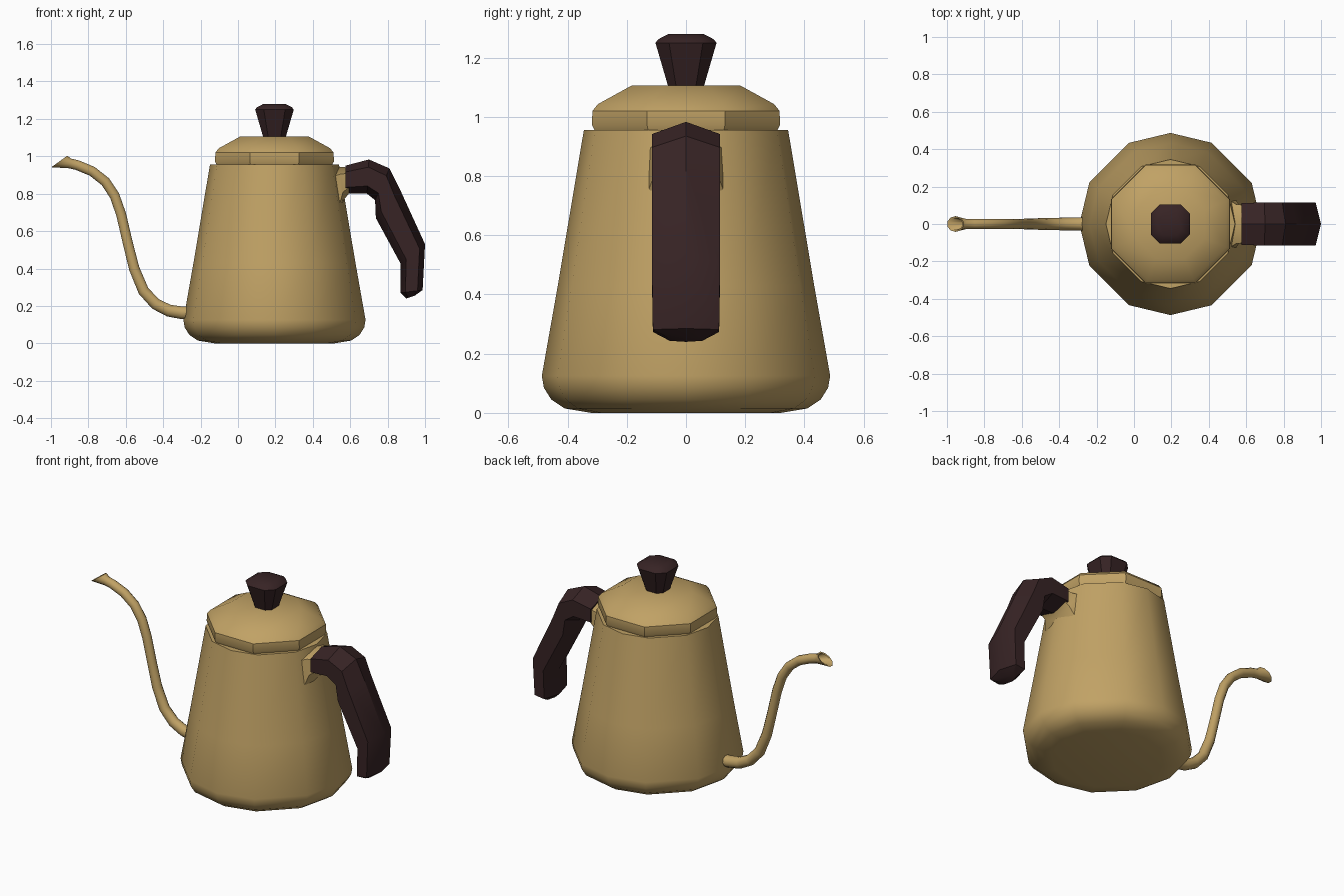
import bpy, bmesh, math
from mathutils import Vector

if "Cube" in bpy.data.objects:
    bpy.data.objects.remove(bpy.data.objects["Cube"])

CX = 0.195  # kettle axis


def material(name, rgb):
    m = bpy.data.materials.new(name)
    m.diffuse_color = (*rgb, 1)
    m.use_nodes = True
    m.node_tree.nodes["Principled BSDF"].inputs["Base Color"].default_value = m.diffuse_color
    return m


gold = material("brushed_gold", (0.53, 0.36, 0.13))
dark = material("dark_wood", (0.038, 0.017, 0.018))


def loft(name, rings, mat, angle=35):
    """Skin a list of closed rings and cap both ends."""
    bm = bmesh.new()
    loops = [[bm.verts.new(p) for p in ring] for ring in rings]
    n = len(loops[0])
    for a, b in zip(loops, loops[1:]):
        for i in range(n):
            j = (i + 1) % n
            bm.faces.new((a[i], a[j], b[j], b[i]))
    bm.faces.new(loops[0][::-1])
    bm.faces.new(loops[-1])
    bmesh.ops.recalc_face_normals(bm, faces=bm.faces)
    me = bpy.data.meshes.new(name)
    bm.to_mesh(me)
    bm.free()
    me.materials.append(mat)
    ob = bpy.data.objects.new(name, me)
    bpy.context.collection.objects.link(ob)
    bpy.ops.object.select_all(action='DESELECT')
    ob.select_set(True)
    bpy.context.view_layer.objects.active = ob
    bpy.ops.object.shade_smooth_by_angle(angle=math.radians(angle))
    return ob


def turned(profile, angles):
    """Rings around the kettle axis from (radius, z) pairs."""
    return [[(CX + r * math.cos(math.radians(a)), r * math.sin(math.radians(a)), z)
             for a in angles] for r, z in profile]


def section(p, q, w, shape):
    """Ring between two (x, z) points, half width w in y; shape is (across, along) in -1..1."""
    p, q = Vector(p), Vector(q)
    mid, half = (p + q) / 2, (p - q) / 2
    return [(mid.x + half.x * v, w * u, mid.y + half.y * v) for u, v in shape]


def quarters(*offsets):
    return [90 * k + o for k in range(4) for o in offsets]


# Body: twelve uneven sides, rounded base, shelf under the lid
loft("kettle_body", turned(
    [(0.32, 0), (0.41, 0.015), (0.455, 0.045), (0.48, 0.085), (0.487, 0.125),
     (0.433, 0.43), (0.345, 0.955), (0.30, 0.955)], quarters(0, 27, 63)), gold)

# Lid: octagon with sloped shoulder
loft("lid", turned(
    [(0.325, 0.94), (0.344, 0.972), (0.342, 1.02), (0.322, 1.043), (0.20, 1.105)],
    quarters(22.5, 67.5)), gold)

# Knob: flared chamfered square
loft("lid_knob", turned(
    [(0.068, 1.10), (0.118, 1.25), (0.107, 1.262), (0.068, 1.28)], quarters(29, 61)), dark)

# Spout: gooseneck tube with a hollow, slanted lip
circle = [(math.cos(k * math.pi / 5), math.sin(k * math.pi / 5)) for k in range(10)]
path = [(-0.22, 0.163), (-0.30, 0.163), (-0.37, 0.175), (-0.44, 0.21), (-0.505, 0.28),
        (-0.555, 0.40), (-0.59, 0.54), (-0.625, 0.69), (-0.66, 0.79), (-0.71, 0.865),
        (-0.78, 0.92), (-0.86, 0.953), (-0.90, 0.962)]
tube = []
for i, c in enumerate(path):
    d = Vector(path[min(i + 1, len(path) - 1)]) - Vector(path[max(i - 1, 0)])
    n = Vector((-d.y, d.x)).normalized() * -1
    r = 0.037 - 0.009 * min(1, i / 6)
    tube.append(section(Vector(c) + n * r, Vector(c) - n * r, r, circle))
tube.append(section((-0.91, 1.005), (-1.0, 0.94), 0.042, circle))
tube.append(section((-0.916, 0.998), (-0.988, 0.946), 0.033, circle))
tube.append(section((-0.89, 0.982), (-0.90, 0.942), 0.020, circle))
tube.append(section((-0.80, 0.945), (-0.81, 0.915), 0.014, circle))
loft("spout", tube, gold, 50)

# Handle: faceted bent grip
hexa = [(0, 1), (1, 0.55), (1, -0.55), (0, -1), (-1, -0.55), (-1, 0.55)]
grip = [((0.575, 0.95), (0.575, 0.80), 0.112), ((0.70, 0.983), (0.69, 0.80), 0.115),
        ((0.81, 0.935), (0.733, 0.765), 0.115), ((0.865, 0.825), (0.737, 0.67), 0.115),
        ((1.0, 0.53), (0.87, 0.425), 0.115), ((0.987, 0.285), (0.868, 0.27), 0.112),
        ((0.945, 0.255), (0.90, 0.24), 0.055)]
loft("handle_grip", [section(p, q, w, hexa) for p, q, w in grip], dark, 32)

# Bracket joining the handle to the body, flaring downward
mount = [((0.40, 0.95), (0.50, 0.62), 0.14), ((0.50, 0.95), (0.56, 0.70), 0.125),
         ((0.54, 0.943), (0.568, 0.77), 0.105), ((0.60, 0.94), (0.60, 0.81), 0.10)]
loft("handle_bracket", [section(p, q, w, hexa) for p, q, w in mount], gold, 45)
